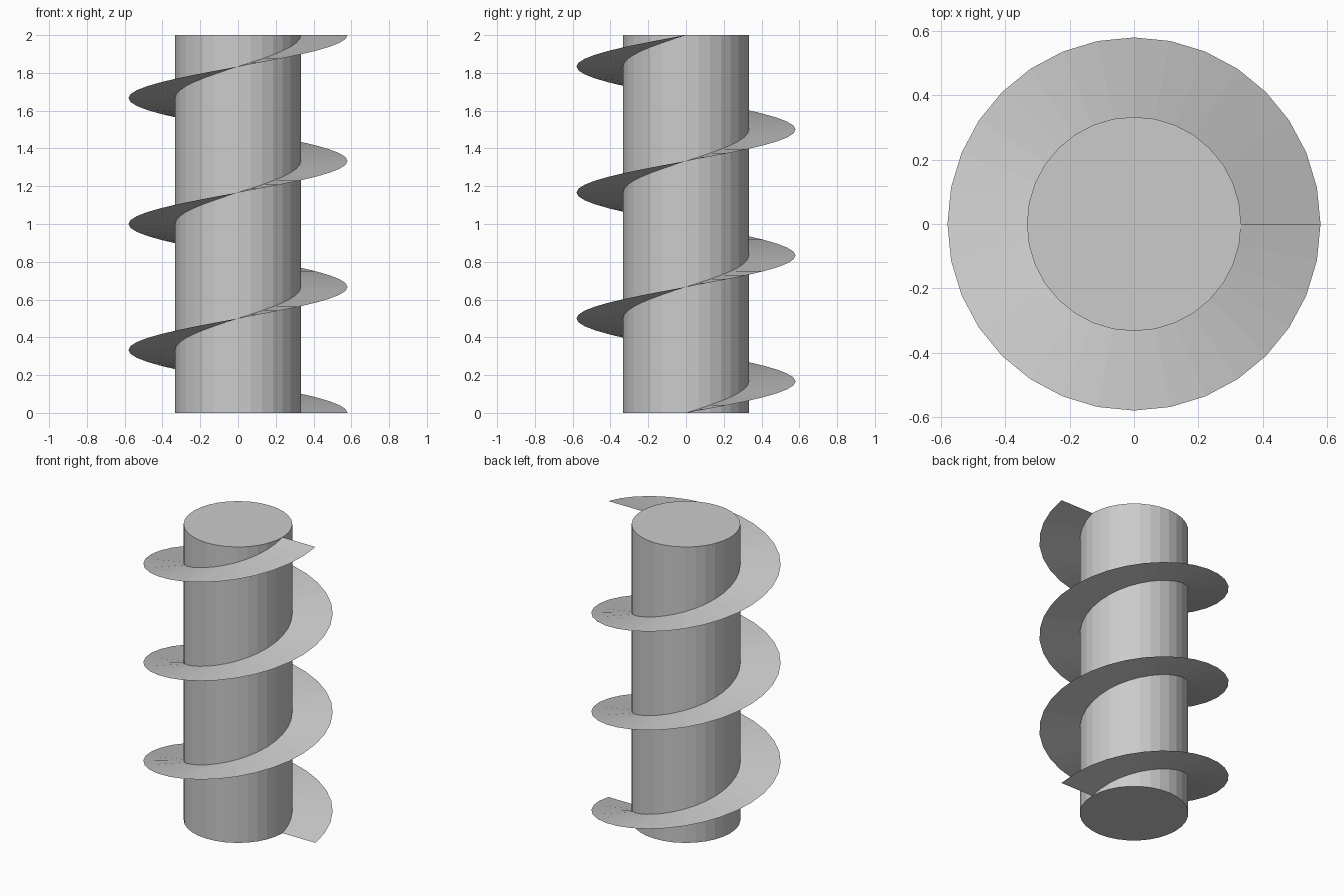
import bpy, bmesh
from math import cos, sin, tau

SIDES = 32
TURNS = 3
HEIGHT = 2.0
CORE_RADIUS = 0.333
BLADE_RADIUS = 0.58

cube = bpy.data.objects.get("Cube")
if cube:
    bpy.data.objects.remove(cube, do_unlink=True)

# One plain grey for the whole screw
grey = bpy.data.materials.new("plain_grey")
grey.use_nodes = True
colour = (0.6, 0.6, 0.6, 1)
grey.diffuse_color = colour
grey.node_tree.nodes["Principled BSDF"].inputs["Base Color"].default_value = colour


def add_object(name, bm):
    mesh = bpy.data.meshes.new(name)
    bm.to_mesh(mesh)
    bm.free()
    mesh.materials.append(grey)
    obj = bpy.data.objects.new(name, mesh)
    bpy.context.collection.objects.link(obj)
    return obj


def ring_point(radius, step, z):
    angle = tau * step / SIDES
    return (radius * cos(angle), radius * sin(angle), z)


# Solid core: a capped, faceted shaft
bm = bmesh.new()
base = bm.faces.new([bm.verts.new(ring_point(CORE_RADIUS, i, 0)) for i in range(SIDES)])
top = bmesh.ops.extrude_face_region(bm, geom=[base], use_keep_orig=True)
bmesh.ops.translate(bm, vec=(0, 0, HEIGHT),
                    verts=[v for v in top["geom"] if isinstance(v, bmesh.types.BMVert)])
bmesh.ops.recalc_face_normals(bm, faces=bm.faces)
add_object("core_shaft", bm)

# Spiral blade: a thin sheet climbing anticlockwise, facing up
bm = bmesh.new()
steps = SIDES * TURNS
previous = None
for i in range(steps + 1):
    z = HEIGHT * i / steps
    rung = [bm.verts.new(ring_point(r, i, z)) for r in (CORE_RADIUS, BLADE_RADIUS)]
    if previous:
        bm.faces.new((previous[0], previous[1], rung[1], rung[0]))
    previous = rung
add_object("spiral_blade", bm)
